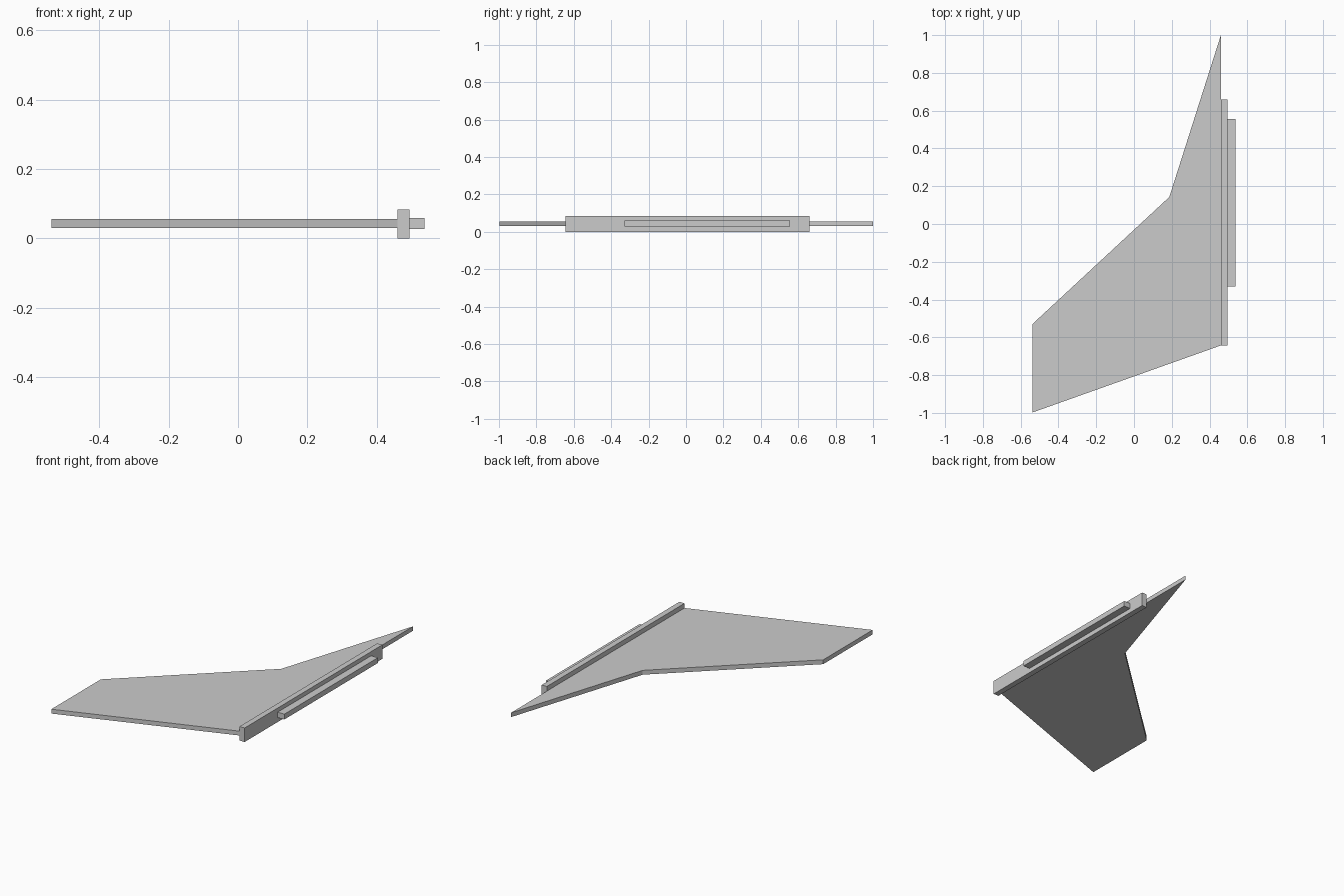
import bpy
import bmesh

cube = bpy.data.objects.get("Cube")
if cube:
    bpy.data.objects.remove(cube, do_unlink=True)

grey = bpy.data.materials.new("plain grey")
grey.use_nodes = True
colour = (0.6, 0.6, 0.6, 1)
grey.diffuse_color = colour
grey.node_tree.nodes["Principled BSDF"].inputs["Base Color"].default_value = colour


def slab(name, outline, bottom, top):
    """Extrude a flat outline upwards into a closed slab."""
    bm = bmesh.new()
    base = bm.faces.new([bm.verts.new((x, y, bottom)) for x, y in outline])
    raised = bmesh.ops.extrude_face_region(bm, geom=[base])["geom"]
    verts = [v for v in raised if isinstance(v, bmesh.types.BMVert)]
    bmesh.ops.translate(bm, verts=verts, vec=(0, 0, top - bottom))
    bmesh.ops.recalc_face_normals(bm, faces=bm.faces)
    mesh = bpy.data.meshes.new(name)
    bm.to_mesh(mesh)
    bm.free()
    mesh.materials.append(grey)
    obj = bpy.data.objects.new(name, mesh)
    bpy.context.collection.objects.link(obj)
    return obj


def bar(name, x0, x1, y0, y1, bottom, top):
    return slab(name, [(x0, y0), (x1, y0), (x1, y1), (x0, y1)], bottom, top)


# Swept wing panel with a long pointed root extension
slab("wing_panel",
     [(-0.538, -0.998), (0.46, -0.643), (0.46, 1.0), (0.187, 0.143), (-0.538, -0.53)],
     0.03, 0.056)

# Root plate and the narrow mounting rail on its outer side
bar("root_plate", 0.46, 0.494, -0.643, 0.66, 0, 0.084)
bar("mounting_rail", 0.494, 0.538, -0.33, 0.555, 0.027, 0.059)
